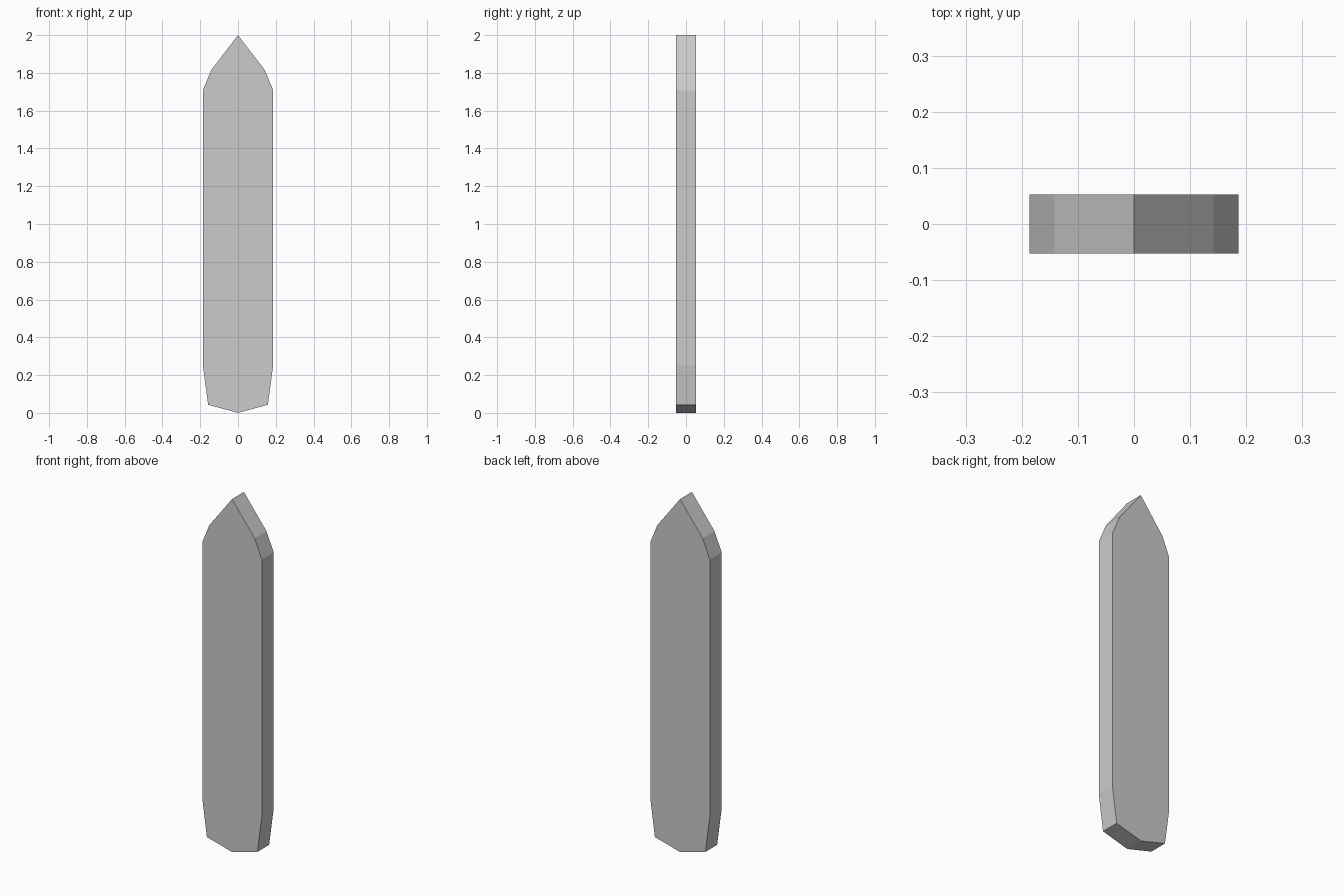
import bpy
import bmesh

if "Cube" in bpy.data.objects:
    bpy.data.objects.remove(bpy.data.objects["Cube"])

HALF_DEPTH = 0.053

# Right half of the outline (x, z), from bottom point to top point
half = [(0, 0), (0.158, 0.043), (0.186, 0.25), (0.186, 1.708), (0.142, 1.815), (0, 2)]
outline = half + [(-x, z) for x, z in reversed(half[1:-1])]

# Flat pointed plank: fill the outline, then extrude it through the thickness
bm = bmesh.new()
face = bm.faces.new([bm.verts.new((x, -HALF_DEPTH, z)) for x, z in outline])
extruded = bmesh.ops.extrude_face_region(bm, geom=[face], use_keep_orig=True)
back = [g for g in extruded["geom"] if isinstance(g, bmesh.types.BMVert)]
bmesh.ops.translate(bm, verts=back, vec=(0, 2 * HALF_DEPTH, 0))
bmesh.ops.recalc_face_normals(bm, faces=bm.faces)

mesh = bpy.data.meshes.new("pointed_plank")
bm.to_mesh(mesh)
bm.free()
bpy.context.collection.objects.link(bpy.data.objects.new("pointed_plank", mesh))
